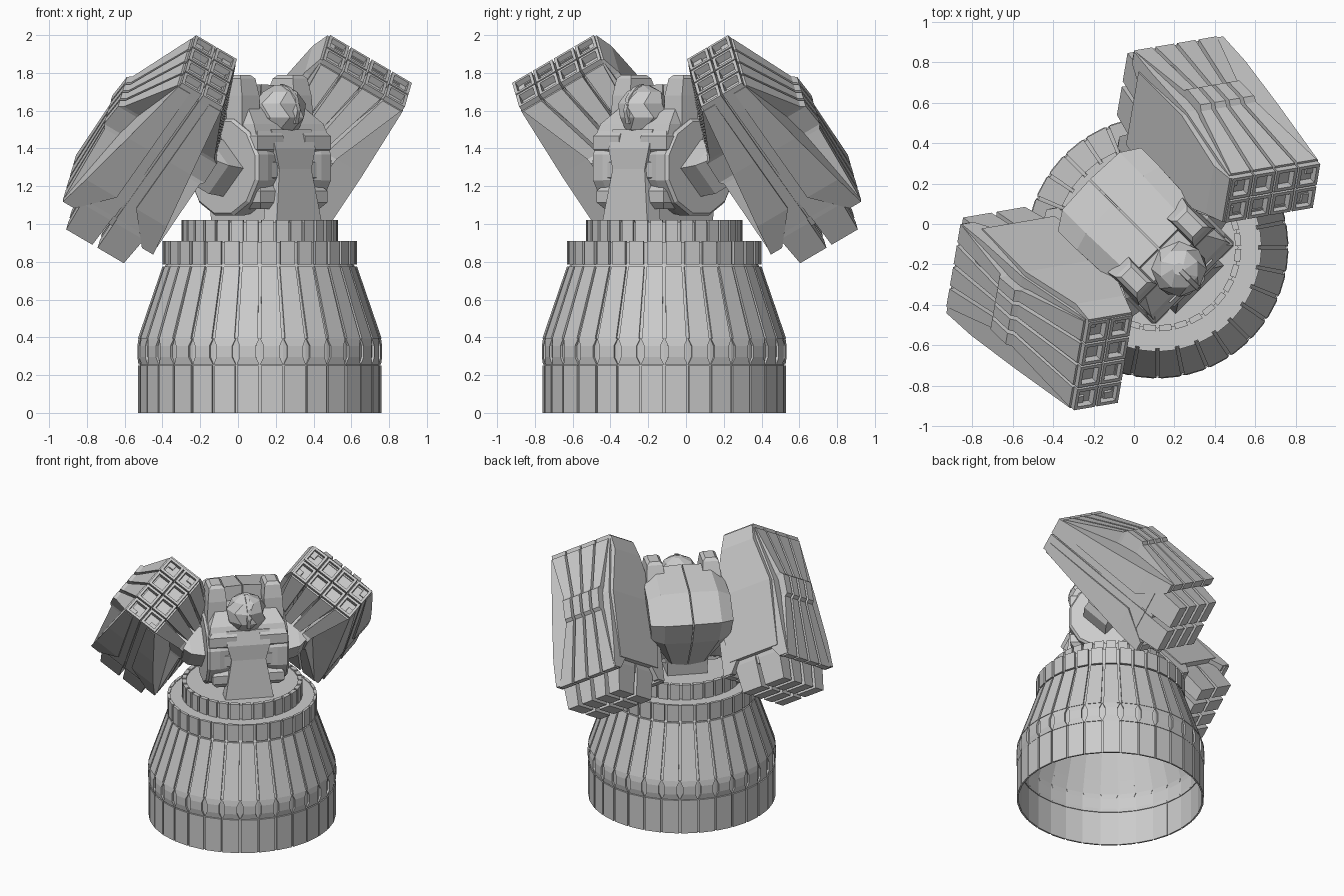
import bpy, bmesh
from math import sin, cos, pi, radians, sqrt
from mathutils import Vector, Matrix

if "Cube" in bpy.data.objects:
    bpy.data.objects.remove(bpy.data.objects["Cube"])

# Everything is modelled facing -y, then turned 45 degrees about z
TURN = Matrix.Rotation(radians(45), 4, 'Z')
H = sqrt(0.5)
BASE_Y = -0.163


def build(name, pieces, caps=True):
    """One flat-shaded object from pieces; each piece is a list of rings to skin."""
    bm = bmesh.new()
    for rings in pieces:
        vs = [[bm.verts.new(TURN @ Vector(p)) for p in r] for r in rings]
        n = len(vs[0])
        for a, b in zip(vs, vs[1:]):
            for i in range(n):
                j = (i + 1) % n
                bm.faces.new((a[i], a[j], b[j], b[i]))
        if caps:
            bm.faces.new(vs[0])
            bm.faces.new(vs[-1])
    bmesh.ops.recalc_face_normals(bm, faces=bm.faces)
    me = bpy.data.meshes.new(name)
    bm.to_mesh(me)
    bm.free()
    ob = bpy.data.objects.new(name, me)
    bpy.context.collection.objects.link(ob)
    return ob


def rect_z(z, x0, x1, y0, y1):
    return [(x0, y0, z), (x1, y0, z), (x1, y1, z), (x0, y1, z)]


def mirror(pieces):
    return pieces + [[[(-x, y, z) for x, y, z in r] for r in p] for p in pieces]


# ---------- round base ----------
def polar(r, ang, z):
    return (r * cos(ang), BASE_Y + r * sin(ang), z)


def circle(r, z, n=32):
    return [polar(r, 2 * pi * i / n, z) for i in range(n)]


def panel_ring(name, profile, gap=0.05, depth=0.012, n=32):
    """Ring of separate panels; profile rows are (radius, z, extra side inset)."""
    pieces = []
    for k in range(n):
        rings = []
        for r, z, inset in profile:
            g = 2 * pi / n
            a0, a1 = g * (k + gap + inset), g * (k + 1 - gap - inset)
            rings.append([polar(r, a0, z), polar(r, a1, z),
                          polar(r - depth, a1, z), polar(r - depth, a0, z)])
        pieces.append(rings)
    return build(name, pieces)


build("base_shell", [[circle(0.634, 0), circle(0.634, 0.395), circle(0.503, 0.775),
                      circle(0.497, 0.785), circle(0.500, 0.905), circle(0.40, 0.905),
                      circle(0.40, 1.01), circle(0.02, 1.01)]], caps=False)
panel_ring("skirt_panels", [(0.645, 0.0, 0), (0.645, 0.25, 0)])
panel_ring("belt_panels", [(0.642, 0.255, 0), (0.648, 0.295, 0.15),
                           (0.648, 0.355, 0.15), (0.642, 0.395, 0)], gap=0.01, depth=0.014)
panel_ring("cone_panels", [(0.645, 0.395, 0), (0.515, 0.775, 0)], gap=0.07)
panel_ring("lower_gear", [(0.515, 0.785, 0), (0.515, 0.91, 0)], gap=0.10, depth=0.02)
panel_ring("upper_gear", [(0.415, 0.90, 0), (0.415, 1.02, 0)], gap=0.10, depth=0.03)

# ---------- torso ----------
build("pelvis", [[rect_z(1.0, -0.14, 0.14, -0.42, 0.06), rect_z(1.2, -0.14, 0.14, -0.4, 0.08),
                  rect_z(1.35, -0.2, 0.2, -0.38, 0.12)]])
build("front_plate", [[rect_z(1.0, -0.17, 0.17, -0.46, -0.36),
                       rect_z(1.29, -0.12, 0.12, -0.43, -0.34),
                       rect_z(1.40, -0.15, 0.15, -0.43, -0.34),
                       rect_z(1.50, -0.15, 0.15, -0.40, -0.30)]])
layers = []
for z0, z1, w in ((1.08, 1.21, 0.25), (1.21, 1.36, 0.265), (1.36, 1.50, 0.275)):
    layers.append([rect_z(z0, 0.08, w - 0.03, -0.39, 0), rect_z(z0 + 0.035, 0.08, w, -0.42, 0),
                   rect_z(z1 - 0.035, 0.08, w, -0.42, 0), rect_z(z1, 0.08, w - 0.03, -0.39, 0)])
build("chest_layers", mirror(layers))
build("chest_top", [[rect_z(1.46, -0.27, 0.27, -0.41, 0.1), rect_z(1.53, -0.26, 0.26, -0.38, 0.1),
                     rect_z(1.63, -0.20, 0.20, -0.27, 0.1)]])


# Back shield: half profile skinned sideways and mirrored, pinched at the bottom
def back_ring(x, s):
    prof = [(0.05, 1.06, .5), (0.24, 1.33, .95), (0.31, 1.50, 1), (0.14, 1.67, 1),
            (-0.17, 1.74, .95), (-0.19, 1.42, .95)]
    return [(x * k, y * (s if y > 0 else 1), 1.42 + (z - 1.42) * s) for y, z, k in prof]


build("back_shield", mirror([[back_ring(0.004, 1.0), back_ring(0.20, 0.97), back_ring(0.29, 0.78)]]))
build("collar_horns", mirror([[rect_z(1.50, 0.14, 0.27, -0.30, -0.05),
                               rect_z(1.68, 0.13, 0.26, -0.29, -0.08),
                               rect_z(1.77, 0.14, 0.25, -0.27, -0.12),
                               rect_z(1.79, 0.16, 0.23, -0.25, -0.14)]]))

# ---------- head ----------
head = []
for k in range(6):
    t = pi * (0.07 + 0.86 * k / 5)
    head.append([(0.142 * sin(t) * cos(2 * pi * (i + k % 2 / 2) / 8),
                  -0.315 + 0.142 * sin(t) * sin(2 * pi * (i + k % 2 / 2) / 8),
                  1.60 + 0.138 * cos(t)) for i in range(8)])
build("head", [head])
crest = [[(x, -0.315 - r * cos(t), 1.60 + r * sin(t)) for x, r in
          ((-0.020, 0.10), (-0.012, 0.142), (0.012, 0.142), (0.020, 0.10))]
         for t in [radians(a) for a in (-30, 0, 30, 60, 85)]]
build("head_crest", [crest])
build("neck", [[rect_z(1.42, -0.09, 0.09, -0.38, -0.2), rect_z(1.53, -0.07, 0.07, -0.36, -0.2)]])


# ---------- side drums and launcher arms ----------
def disc(x, r, n=12):
    return [(x, -0.17 + r * cos(2 * pi * (i + .5) / n), 1.30 + r * sin(2 * pi * (i + .5) / n))
            for i in range(n)]


build("side_drums", mirror([[disc(0.12, 0.25), disc(0.20, 0.265), disc(0.27, 0.265), disc(0.285, 0.25)]]))


def arm_ring(x, s, dy, dz):
    return [(x, -0.18 + dy + y * s, 1.29 + dz + z * s) for y, z in ((1, 0), (0, 1), (-1, 0), (0, -1))]


build("launcher_arms", mirror([[arm_ring(0.25, 0.15, 0, 0), arm_ring(0.38, 0.15, 0.02, 0.02),
                                arm_ring(0.54, 0.12, 0.12, 0.1)]]))

# ---------- launcher pods: pitched 45 and rolled 45 degrees ----------
MUZZLE = Vector((0.592, -0.378, 1.81))
A, C, D = Vector((H, -.5, -.5)), Vector((H, .5, .5)), Vector((0, -H, H))


def sec(d, a0, a1, c0, c1):
    """Rectangle across the pod at depth d, in pod axes."""
    return [tuple(MUZZLE + A * a + C * c + D * d)
            for a, c in ((a0, c0), (a1, c0), (a1, c1), (a0, c1))]


def cell(d, a0, a1, c, i, j, gap):
    """One cell of the 4 x 2 grid at depth d."""
    w = (a1 - a0) / 4
    return sec(d, a0 + w * i + gap, a0 + w * (i + 1) - gap,
               c * (j - 1) + gap, c * j - gap)


tubes, blocks = [], []
for i in range(4):
    for j in range(2):
        tubes.append([cell(-0.92, -.26, .26, .20, i, j, .006),
                      cell(-0.45, -.275, .26, .18, i, j, .006),
                      cell(-0.05, -.258, .258, .132, i, j, .005),
                      cell(0.0, -.258, .258, .132, i, j, .005),
                      cell(0.0, -.258, .258, .132, i, j, .022),
                      cell(-0.04, -.258, .258, .132, i, j, .022)])
        blocks.append([cell(-0.85, -.25, .26, .20, i, j, .012),
                       cell(-0.95, -.25, .262, .205, i, j, .012),
                       cell(-1.14, -.22, .26, .195, i, j, .016)])
build("launch_tubes", mirror(tubes))
build("exhaust_blocks", mirror(blocks))
build("pod_cores", mirror([[sec(-.06, -.24, .24, -.12, .12), sec(-.45, -.26, .245, -.19, .19),
                            sec(-.8, -.26, .25, -.21, .21), sec(-.98, -.22, .24, -.17, .17)]]))

# Ribbed strips pinched at a waist, and the corner flanks beside them
ribs, flanks = [], []
for s in (1, -1):
    for i in range(4):
        rings = []
        for d, mid, half, top, low in ((-.03, 0, .255, .138, .10), (-.40, -.07, .17, .280, .16),
                                       (-.42, -.07, .165, .305, .16), (-.56, -.07, .16, .312, .16),
                                       (-.58, -.07, .165, .295, .16), (-1.01, -.02, .25, .280, .23)):
            w = half / 2
            g = .010 if d < -.1 else .008
            a0 = mid - half + w * i
            rings.append(sec(d, a0 + g, a0 + w - g, s * low, s * top))
        ribs.append(rings)
    # wedge on the lower outer side, then on the upper inner side
    flanks.append([sec(d, a0, a1, s * .06, s * c) for d, a0, a1, c in
                   ((-.03, .20, .257, .131), (-.45, .05, .268, .195),
                    (-.80, .08, .268, .250))] + [sec(-1.0, .21, .25, s * .21, s * .28)])
    flanks.append([sec(d, -a1, -a0, s * .06, s * c) for d, a0, a1, c in
                   ((-.03, .20, .257, .131), (-.45, .10, .28, .255),
                    (-.80, .12, .275, .270))] + [sec(-1.0, -.265, -.22, s * .21, s * .28)])
build("pod_ribs", mirror(ribs))
build("pod_flanks", mirror(flanks))
build("pod_top_plates", mirror([[sec(-.01, -.265, -.24, -.125, .125), sec(-.12, -.295, -.24, -.14, .14),
                                 sec(-.45, -.305, -.24, -.24, .24), sec(-.92, -.275, -.22, -.21, .21)]]))
